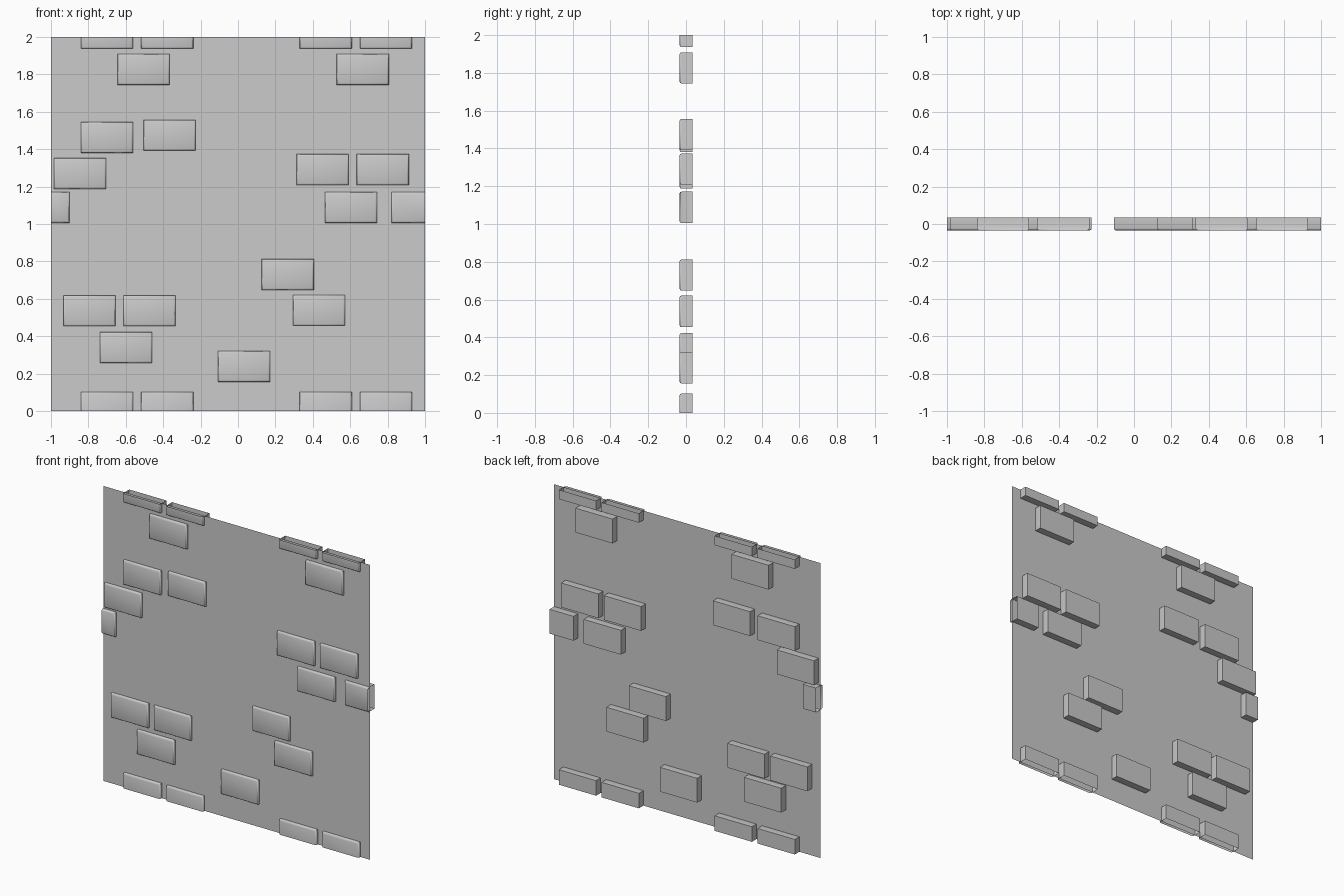
import bpy, bmesh, math
from mathutils import Vector

if "Cube" in bpy.data.objects:
    bpy.data.objects.remove(bpy.data.objects["Cube"])

W, H = 0.279, 0.165          # brick face size
FRONT, BACK = -0.034, 0.034  # brick depth range
WALL_Y = -0.015


def make_object(name, bm, smooth):
    mesh = bpy.data.meshes.new(name)
    bm.to_mesh(mesh)
    bm.free()
    obj = bpy.data.objects.new(name, mesh)
    bpy.context.collection.objects.link(obj)
    if smooth:
        mesh.polygons.foreach_set("use_smooth", [True] * len(mesh.polygons))
        mesh.set_sharp_from_angle(angle=math.radians(50))
    return obj


def brick(name, left, bottom):
    """Box with softened front rim, trimmed open at the tile borders."""
    bm = bmesh.new()
    bmesh.ops.create_cube(bm, size=1)
    for v in bm.verts:
        v.co = Vector((left + (v.co.x + 0.5) * W,
                       FRONT if v.co.y < 0 else BACK,
                       bottom + (v.co.z + 0.5) * H))
    rim = [e for e in bm.edges if all(abs(v.co.y - FRONT) < 1e-5 for v in e.verts)]
    bmesh.ops.bevel(bm, geom=rim, offset=0.01, segments=2, profile=0.5, affect='EDGES')
    for co, no in (((1, 0, 0), (1, 0, 0)), ((-1, 0, 0), (-1, 0, 0)),
                   ((0, 0, 2), (0, 0, 1)), ((0, 0, 0), (0, 0, -1))):
        bmesh.ops.bisect_plane(bm, geom=bm.verts[:] + bm.edges[:] + bm.faces[:],
                               plane_co=co, plane_no=no, clear_outer=True)
    return make_object(name, bm, True)


# Flat wall sheet facing the front
bm = bmesh.new()
bm.faces.new([bm.verts.new((x, WALL_Y, z)) for x, z in ((-1, 0), (1, 0), (1, 2), (-1, 2))])
make_object("wall_sheet", bm, False)

# Loose bricks: (left edge, bottom edge)
spots = [(-0.644, 1.744), (0.527, 1.744), (-0.84, 1.38), (-0.505, 1.392),
         (-0.984, 1.187), (0.465, 1.006), (0.313, 1.208), (0.634, 1.208),
         (0.126, 0.647), (0.294, 0.456), (-0.934, 0.454), (-0.613, 0.454),
         (-0.738, 0.257), (-0.107, 0.156)]
# Brick wrapping round the left and right borders
spots += [(0.82, 1.006), (0.82 - 2, 1.006)]
# Bricks wrapping round the top and bottom borders
for x in (-0.84, -0.518, 0.33, 0.651):
    spots += [(x, 1.937), (x, 1.937 - 2)]

for i, (x, z) in enumerate(spots, 1):
    brick(f"brick_{i:02d}", x, z)
